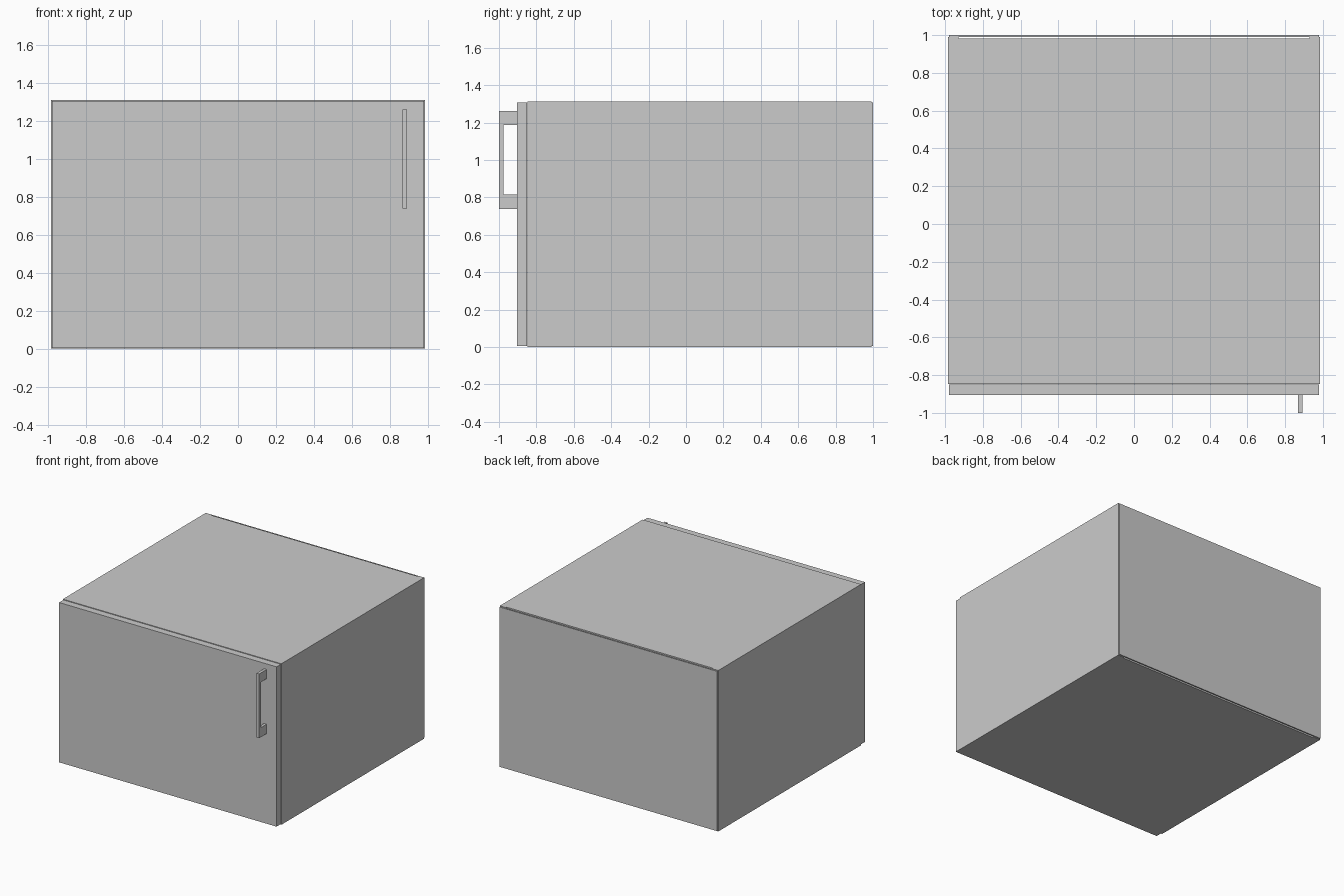
import bpy, bmesh

if "Cube" in bpy.data.objects:
    bpy.data.objects.remove(bpy.data.objects["Cube"])

W, H = 0.985, 1.312          # half width, height
T = 0.056                    # board thickness
FRONT, BACK = -0.848, 0.991  # carcass depth limits


def box(name, x0, x1, y0, y1, z0, z1):
    bm = bmesh.new()
    bmesh.ops.create_cube(bm, size=1)
    for v in bm.verts:
        v.co.x = x0 if v.co.x < 0 else x1
        v.co.y = y0 if v.co.y < 0 else y1
        v.co.z = z0 if v.co.z < 0 else z1
    return finish(name, bm)


def extrude_yz(name, pts, x0, x1):
    bm = bmesh.new()
    face = bm.faces.new([bm.verts.new((x0, y, z)) for y, z in pts])
    ext = bmesh.ops.extrude_face_region(bm, geom=[face])
    for g in ext["geom"]:
        if isinstance(g, bmesh.types.BMVert):
            g.co.x = x1
    bmesh.ops.recalc_face_normals(bm, faces=bm.faces)
    return finish(name, bm)


def finish(name, bm):
    mesh = bpy.data.meshes.new(name)
    bm.to_mesh(mesh)
    bm.free()
    obj = bpy.data.objects.new(name, mesh)
    bpy.context.collection.objects.link(obj)
    return obj


# Carcass: side boards, with top and bottom boards fitted between them
for side, s in (("left", -1), ("right", 1)):
    xs = sorted((s * W, s * (W - T)))
    box(side + "_side", *xs, FRONT, BACK, 0, H)
for name, z in (("bottom_board", 0), ("top_board", H - T)):
    box(name, -W + T, W - T, FRONT, 0.981, z, z + T)

# Thin back panel fixed to the rear edges of the sides
box("back_panel", -0.98, 0.98, BACK, 1.0, 0.005, H - 0.005)

# Door, slightly smaller than the carcass
box("door", -0.98, 0.98, -0.904, FRONT - 0.001, 0.005, H - 0.005)

# Bracket handle near the right edge of the door
y_out, y_in, y_door = -1.0, -0.977, -0.904
handle_profile = [(y_door, 0.739), (y_out, 0.739), (y_out, 1.262), (y_door, 1.262),
                  (y_door, 1.187), (y_in, 1.187), (y_in, 0.816), (y_door, 0.816)]
extrude_yz("door_handle", handle_profile, 0.868, 0.891)
